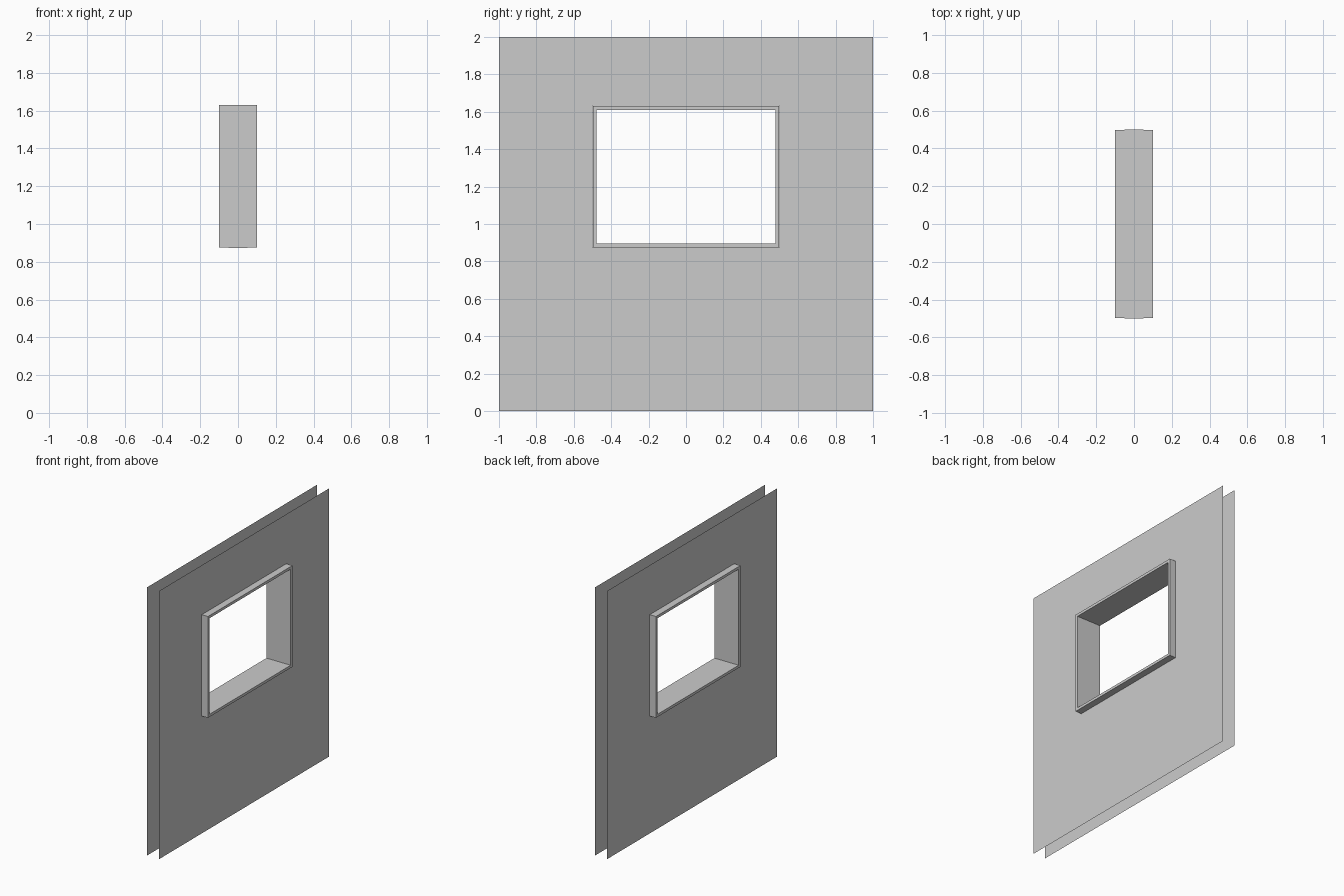
import bpy, bmesh

if "Cube" in bpy.data.objects:
    bpy.data.objects.remove(bpy.data.objects["Cube"])

WALL_X, FRAME_X = 0.05, 0.1
ZC = 1.2525            # window centre height


def rect(bm, x, hy, z0, z1):
    """Rectangle of four vertices in the plane x."""
    return [bm.verts.new((x, y, z)) for y, z in
            ((-hy, z0), (hy, z0), (hy, z1), (-hy, z1))]


def bridge(bm, a, b):
    """Join two rectangles with four quads."""
    for i in range(4):
        j = (i + 1) % 4
        bm.faces.new((a[i], a[j], b[j], b[i]))


def finish(bm, name):
    me = bpy.data.meshes.new(name)
    bm.normal_update()
    bm.to_mesh(me)
    bm.free()
    ob = bpy.data.objects.new(name, me)
    bpy.context.collection.objects.link(ob)
    return ob


# Wall: two thin sheets, open at the outer edge, joined around the opening
bm = bmesh.new()
hole = (0.5, ZC - 0.3785, ZC + 0.3785)
outer_f = rect(bm, WALL_X, 1, 0, 2)
inner_f = rect(bm, WALL_X, *hole)
inner_b = rect(bm, -WALL_X, *hole)
outer_b = rect(bm, -WALL_X, 1, 0, 2)
for a, b in ((outer_f, inner_f), (inner_f, inner_b), (inner_b, outer_b)):
    bridge(bm, a, b)
finish(bm, "wall")

# Window frame: closed rectangular ring standing proud of both sheets
bm = bmesh.new()
out = (0.497, ZC - 0.378, ZC + 0.378)
inn = (0.478, ZC - 0.358, ZC + 0.358)
loops = [rect(bm, FRAME_X, *out), rect(bm, FRAME_X, *inn),
         rect(bm, -FRAME_X, *inn), rect(bm, -FRAME_X, *out)]
for i in range(4):
    bridge(bm, loops[i], loops[(i + 1) % 4])
bmesh.ops.recalc_face_normals(bm, faces=bm.faces)
finish(bm, "window_frame")
